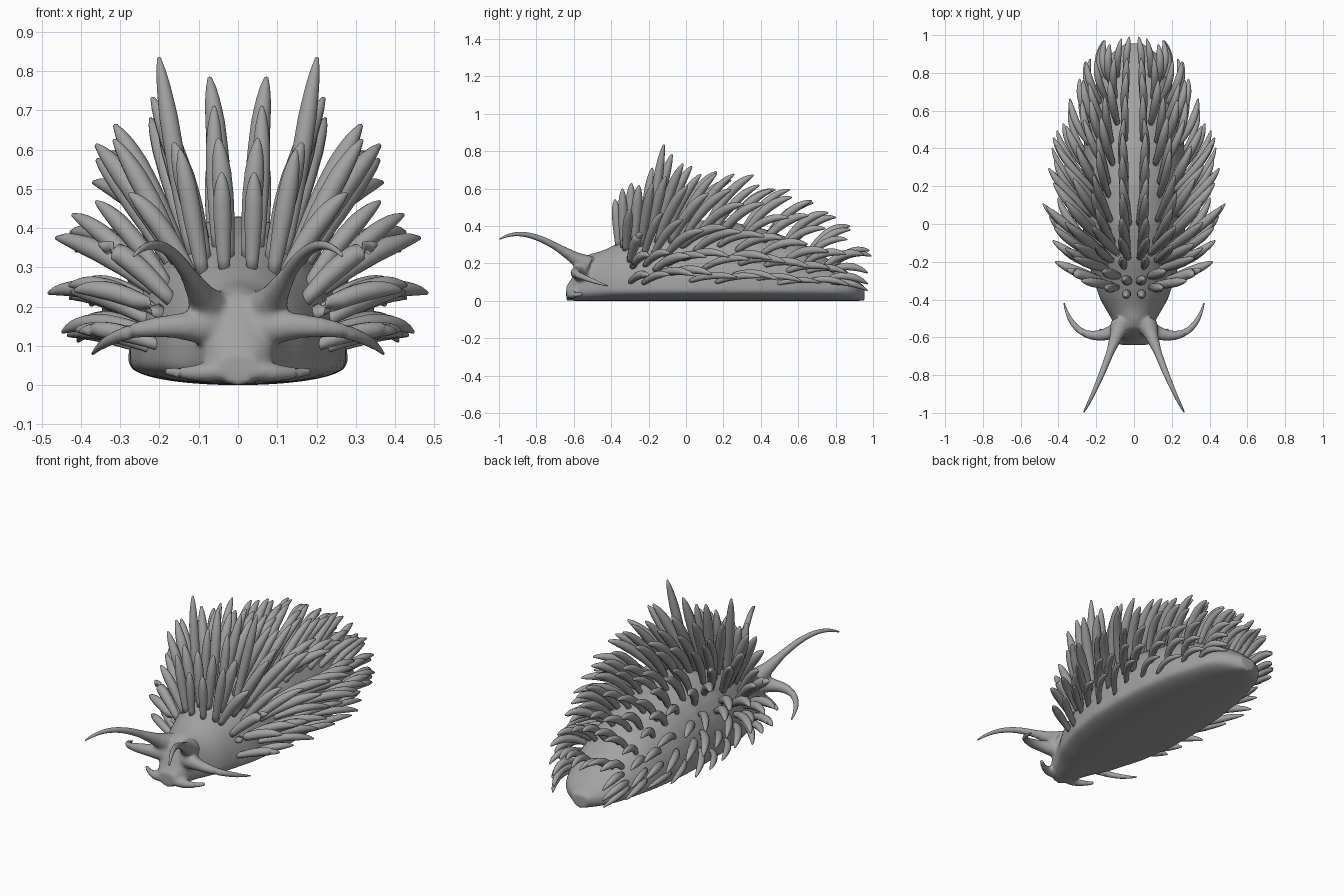
import bpy, bmesh, random
from math import sin, cos, radians, pi
from mathutils import Vector
from mathutils.geometry import interpolate_bezier

random.seed(4)
cube = bpy.data.objects.get("Cube")
if cube:
    bpy.data.objects.remove(cube, do_unlink=True)

grey = bpy.data.materials.new("soft_grey")
grey.use_nodes = True
grey.diffuse_color = (0.36, 0.36, 0.36, 1)
for node in grey.node_tree.nodes:
    if node.type == 'BSDF_PRINCIPLED':
        node.inputs["Base Color"].default_value = (0.36, 0.36, 0.36, 1)


def lin(table, y):
    """Linear interpolation in (position, value) pairs."""
    if y <= table[0][0]:
        return table[0][1]
    for (a, va), (b, vb) in zip(table, table[1:]):
        if y <= b:
            return va + (vb - va) * (y - a) / (b - a)
    return table[-1][1]


def soft(table, y):
    return sum(lin(table, y + d) for d in (-0.02, 0, 0.02)) / 3


def skin(bm, rings, tip=None):
    """Join rings of points into a closed tube."""
    loops = [[bm.verts.new(p) for p in ring] for ring in rings]
    n = len(loops[0])
    for a, b in zip(loops, loops[1:]):
        for i in range(n):
            bm.faces.new((a[i], a[(i + 1) % n], b[(i + 1) % n], b[i]))
    bm.faces.new(loops[0][::-1])
    if tip is None:
        bm.faces.new(loops[-1])
    else:
        end = bm.verts.new(tip)
        for i in range(n):
            bm.faces.new((loops[-1][i], loops[-1][(i + 1) % n], end))


def tube(bm, ctrl, profile, scale=1, sides=10, steps=12, skip=0):
    """Tapered tube along a cubic bezier, leaving out the first few rings."""
    pts = interpolate_bezier(*[Vector(c) for c in ctrl], steps)
    rings = []
    for i in range(skip, steps):
        p = pts[i]
        t = (pts[min(i + 1, steps - 1)] - pts[max(i - 1, 0)]).normalized()
        ref = Vector((1, 0, 0)) if abs(t.x) < 0.85 else Vector((0, 0, 1))
        u = t.cross(ref).normalized()
        v = t.cross(u)
        r = lin(profile, i / (steps - 1)) * scale
        rings.append([p + r * (cos(a) * u + sin(a) * v)
                      for a in (2 * pi * k / sides for k in range(sides))])
    r = lin(profile, 1) * scale
    skin(bm, rings, pts[-1] + (pts[-1] - pts[-2]).normalized() * r * 0.6)


def finish(bm, name, mirror=False):
    bmesh.ops.recalc_face_normals(bm, faces=bm.faces)
    mesh = bpy.data.meshes.new(name)
    bm.to_mesh(mesh)
    bm.free()
    mesh.materials.append(grey)
    for poly in mesh.polygons:
        poly.use_smooth = True
    obj = bpy.data.objects.new(name, mesh)
    bpy.context.collection.objects.link(obj)
    if mirror:
        mod = obj.modifiers.new("mirror", 'MIRROR')
        mod.use_mirror_merge = False
    return obj


# Body outline: half width and back height along the length
WIDTH = [(-.64, .04), (-.61, .08), (-.55, .1), (-.5, .12), (-.4, .18), (-.2, .245), (0, .275),
         (.2, .28), (.4, .27), (.6, .24), (.8, .185), (.88, .145), (.93, .09), (.955, .03)]
HEIGHT = [(-.64, .065), (-.61, .12), (-.57, .22), (-.52, .25), (-.45, .265), (-.36, .31),
          (-.2, .38), (0, .43), (.2, .43), (.4, .39), (.6, .32), (.8, .2), (.9, .13), (.955, .07)]
RIM = 0.06


def body_point(y, a):
    """Point on the body at an angle around the section."""
    s = sin(a)
    x = soft(WIDTH, y) * cos(a)
    z = RIM + ((soft(HEIGHT, y) - RIM) * s ** 0.95 if s >= 0 else -RIM * (-s) ** 0.85)
    return Vector((x, y, z))


# Feelers on the head, all given for the left side
HORN = [(.07, -.53, .19), (.12, -.66, .26), (.18, -.84, .42), (.265, -.995, .33)]
HORN_R = [(0, .058), (.15, .036), (.35, .022), (.7, .015), (.92, .009), (1, .004)]
FEELER = [(.03, -.53, .14), (.22, -.65, .17), (.33, -.58, .13), (.37, -.42, .08)]
FEELER_R = [(0, .055), (.25, .032), (.5, .021), (.8, .014), (1, .004)]
LIP = [(0, -.61, .04), (.07, -.625, .035), (.12, -.61, .025), (.18, -.56, .035)]
LIP_R = [(0, .03), (.5, .024), (1, .009)]

# Body with the feeler roots blended in
bm = bmesh.new()
N = 70
skin(bm, [[body_point(-.64 + 1.595 * i / N, 2 * pi * k / 40) for k in range(40)]
          for i in range(N + 1)])
for side in (1, -1):
    for path, radii in ((HORN, HORN_R), (FEELER, FEELER_R), (LIP, LIP_R)):
        tube(bm, [(side * x, y, z) for x, y, z in path], radii, sides=14, steps=20)
body = finish(bm, "body")
remesh = body.modifiers.new("blend", 'REMESH')
remesh.mode = 'VOXEL'
remesh.voxel_size = 0.009
remesh.use_smooth_shade = True
smooth = body.modifiers.new("soften", 'SMOOTH')
smooth.factor = 0.5
smooth.iterations = 8

# Crisp outer lengths of the feelers
for name, path, radii in (("upper_feelers", HORN, HORN_R), ("mouth_feelers", FEELER, FEELER_R),
                          ("lip_corners", LIP, LIP_R)):
    bm = bmesh.new()
    tube(bm, path, [(t, r * 0.9) for t, r in radii], sides=14, steps=24, skip=6)
    finish(bm, name, mirror=True)

# Envelope reached by the tips of the back fingers, and how far each leans back
TOP = [(-.38, .61), (-.3, .63), (-.24, .7), (-.14, .84), (0, .77), (.1, .73), (.24, .73),
       (.4, .67), (.52, .63), (.7, .55), (.82, .47), (.9, .39), (.98, .27)]
SPREAD = [(-.38, .3), (-.3, .35), (-.2, .41), (-.04, .48), (.3, .47), (.48, .42), (.6, .35),
          (.73, .31), (.88, .26), (.98, .16)]
LEAN = [(-.38, -.02), (-.14, .06), (0, .15), (.24, .24), (.6, .25), (1, .2)]
FINGER_R = [(0, .6), (.15, .8), (.4, 1), (.65, .95), (.85, .65), (.95, .38), (1, .2)]

# Rows: base angle, tip share of spread and top, first and last tip, count, thickness
ROWS = [(80, .15, .97, -.38, .99, 14, .026), (65, .45, .99, -.34, .98, 14, .027),
        (50, .76, .8, -.3, .95, 13, .027), (36, .93, .56, -.24, .97, 12, .026),
        (22, .98, .34, -.2, .97, 12, .024), (9, .95, .19, -.2, .97, 11, .021)]

for number, (base_a, share_x, share_z, first, last, count, thick) in enumerate(ROWS, 1):
    bm = bmesh.new()
    for i in range(count):
        y = first + (last - first) * i / (count - 1)
        if 0 < i < count - 1:
            y += random.uniform(-.02, .02)
        tip = Vector((lin(SPREAD, y) * share_x * random.uniform(.88, 1.05), y,
                      lin(TOP, y) * share_z * random.uniform(.9, 1.02)))
        lean = lin(LEAN, y) + 0.12 * (1 - share_z) * max(0, 0.4 - y)
        base = body_point(y - lean, radians(base_a + random.uniform(-5, 5)))
        out = Vector((base.x * 0.8, 0, base.z - RIM)).normalized()
        span = tip - base
        bow = out * (0.012 + 0.06 * max(0, lean)) + Vector((0, 0, 0.02))
        root = base - out * 0.015
        tube(bm, (root, base + span * 0.33 + bow, base + span * 0.68 + bow, tip), FINGER_R,
             scale=thick * random.uniform(.9, 1.1) * (1 - 0.22 * max(0, y)))
    finish(bm, "back_fingers_row_%d" % number, mirror=True)
